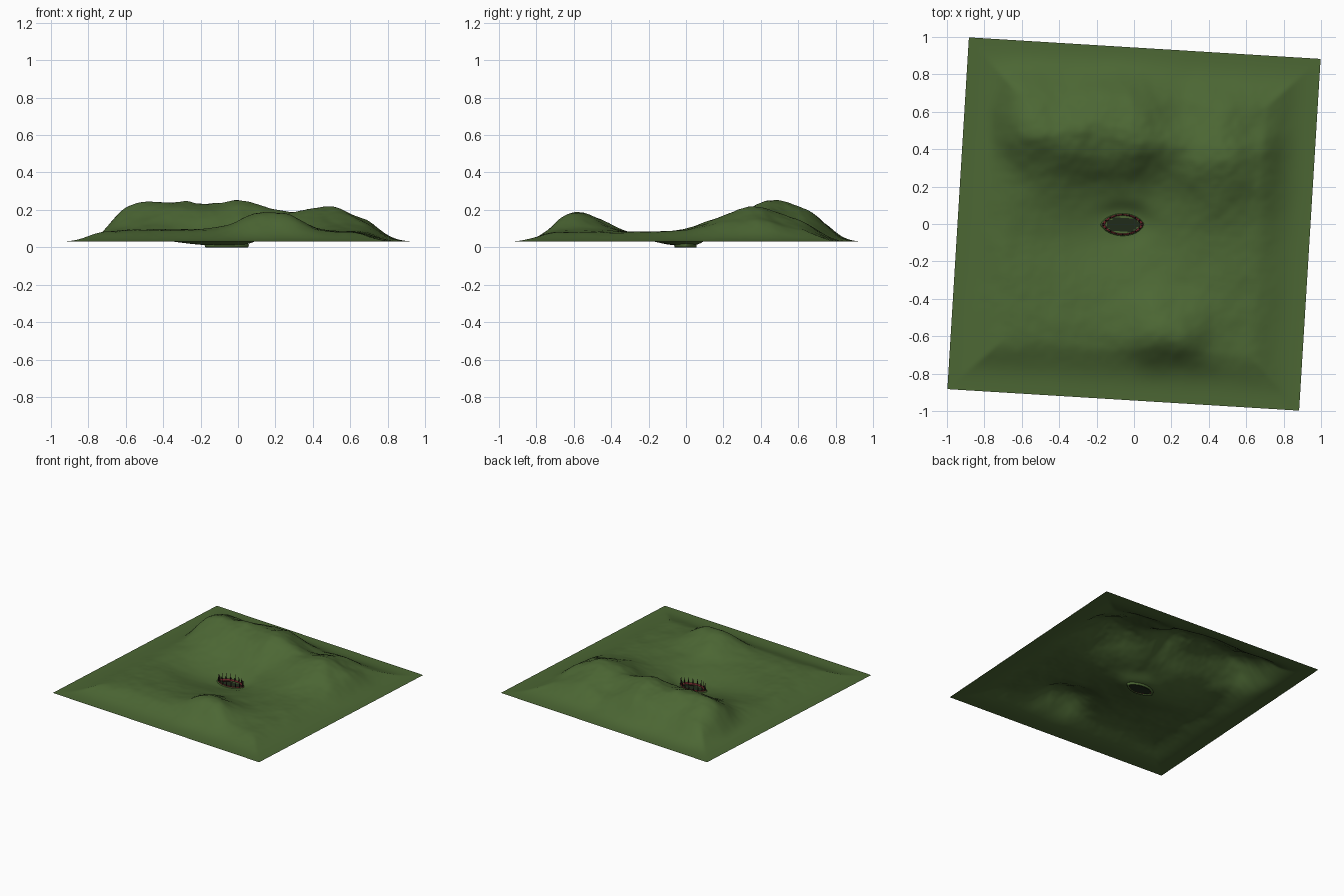
import bpy, bmesh, math
from mathutils import Vector, Matrix, noise

if "Cube" in bpy.data.objects:
    bpy.data.objects.remove(bpy.data.objects["Cube"])

HALF, ROT, N = 0.942, math.radians(-3.5), 130
MX, MY = -0.06, -0.003           # mouth centre


def material(name, rgb):
    m = bpy.data.materials.new(name)
    m.diffuse_color = (*rgb, 1)
    m.use_nodes = True
    m.node_tree.nodes["Principled BSDF"].inputs["Base Color"].default_value = m.diffuse_color
    return m


GRASS = material("grass green", (0.072, 0.135, 0.034))
DARK = material("pit dark green", (0.014, 0.024, 0.010))
RED = material("gum red", (0.16, 0.02, 0.025))
TOOTH = material("tooth dark", (0.05, 0.03, 0.022))


def make(name, bm, mat, smooth=True):
    bmesh.ops.recalc_face_normals(bm, faces=bm.faces)
    me = bpy.data.meshes.new(name)
    bm.to_mesh(me)
    bm.free()
    me.materials.append(mat)
    for p in me.polygons:
        p.use_smooth = smooth
    ob = bpy.data.objects.new(name, me)
    bpy.context.collection.objects.link(ob)
    return ob


def step(a, b, v):
    t = min(1, max(0, (v - a) / (b - a)))
    return t * t * (3 - 2 * t)


def bump(x, y, cx, cy, sx, sy):
    return math.exp(-0.5 * (((x - cx) / sx) ** 2 + ((y - cy) / sy) ** 2))


def height(x, y, edge):
    # warped coordinates give the ridges an eroded look
    w = noise.noise(Vector((x * 4, y * 4, 3.1))) * 0.05
    wx, wy = x + w, y + noise.noise(Vector((x * 4, y * 4, 8.7))) * 0.05
    # broad rim, long back ridge, right hill, front hill
    h = 0.05 * step(0, 0.28, edge)
    ridge = step(-0.82, -0.5, wx) * (1 - step(-0.02, 0.32, wx))
    back = math.exp(-0.5 * ((wy - 0.49) / (0.15 if wy < 0.49 else 0.19)) ** 2)
    h += 0.155 * ridge * back
    h += 0.125 * bump(wx, wy, 0.48, 0.36, 0.17, 0.19)
    h += 0.05 * bump(wx, wy, 0.2, 0.42, 0.14, 0.12)
    h += 0.105 * bump(wx, wy, 0.17, -0.57, 0.15, 0.11)
    h += 0.02 * bump(wx, wy, -0.4, -0.55, 0.25, 0.12)
    # sunken bowl around the mouth
    h -= 0.068 * bump(x, y, -0.15, -0.05, 0.24, 0.15)
    # fine erosion, fading at the border
    rough = noise.fractal(Vector((x * 5, y * 5, 1.3)), 1.0, 2.0, 4)
    h += rough * (0.003 + 0.07 * max(h, 0)) * step(0, 0.25, edge)
    h *= step(-0.02, 0.3, edge) if edge < 0.3 else 1
    h *= step(0, 0.02, edge)
    z = 0.03 + h
    near = math.exp(-(((x - MX) / 0.15) ** 2 + ((y - MY) / 0.10) ** 2) ** 2)
    return max(0.004, z * (1 - near) + 0.012 * near)


def rim(t, s=1.0):
    # almond outline of the mouth
    sn = math.sin(t)
    y = math.copysign(abs(sn) ** 1.35, sn)
    return MX + 0.108 * s * math.cos(t), MY + 0.055 * s * y


# rolling ground
bm = bmesh.new()
bmesh.ops.create_grid(bm, x_segments=N, y_segments=N, size=HALF)
spin = Matrix.Rotation(ROT, 3, 'Z')
for v in bm.verts:
    edge = HALF - max(abs(v.co.x), abs(v.co.y))
    v.co = spin @ v.co
    v.co.z = height(v.co.x, v.co.y, edge)
# open the ground where the mouth is
inside = [f for f in bm.faces if (lambda c: ((c.x - MX) / 0.1) ** 2
          + ((c.y - MY) / 0.045) ** 2 < 0.8)(f.calc_center_median())]
bmesh.ops.delete(bm, geom=inside, context='FACES')
ground = make("ground", bm, GRASS)
if ground.data.polygons[0].normal.z < 0:
    ground.data.flip_normals()


def ring(name, profile, mat, seg=48):
    # closed loop of (scale, z) points swept round the almond outline
    bm = bmesh.new()
    rows = []
    for i in range(seg):
        t = math.tau * i / seg
        rows.append([bm.verts.new((*rim(t, s), z)) for s, z in profile])
    k = len(profile)
    for i in range(seg):
        a, b = rows[i], rows[(i + 1) % seg]
        for j in range(k):
            bm.faces.new((a[j], b[j], b[(j + 1) % k], a[(j + 1) % k]))
    return make(name, bm, mat)


# lips and gums
ring("lip", [(0.9, 0.0), (1.06, 0.0), (1.1, 0.014), (1.04, 0.02), (0.92, 0.016)], GRASS)
ring("gum", [(0.88, 0.004), (0.98, 0.01), (1.03, 0.022), (0.96, 0.027), (0.88, 0.02)], RED)

# dark throat
bm = bmesh.new()
bm.faces.new([bm.verts.new((*rim(math.tau * i / 48, 0.93), 0.006)) for i in range(48)])
bmesh.ops.solidify(bm, geom=bm.faces[:], thickness=0.003)
make("throat", bm, DARK, False)

# upright teeth round the gum
bm = bmesh.new()
for i in range(18):
    t = math.tau * (i + 0.5) / 18
    x, y = rim(t, 0.97)
    place = Matrix.Translation((x, y, 0.045))
    bmesh.ops.create_cone(bm, cap_ends=True, segments=6, radius1=0.005,
                          radius2=0.0006, depth=0.048, matrix=place)
make("teeth", bm, TOOTH)
